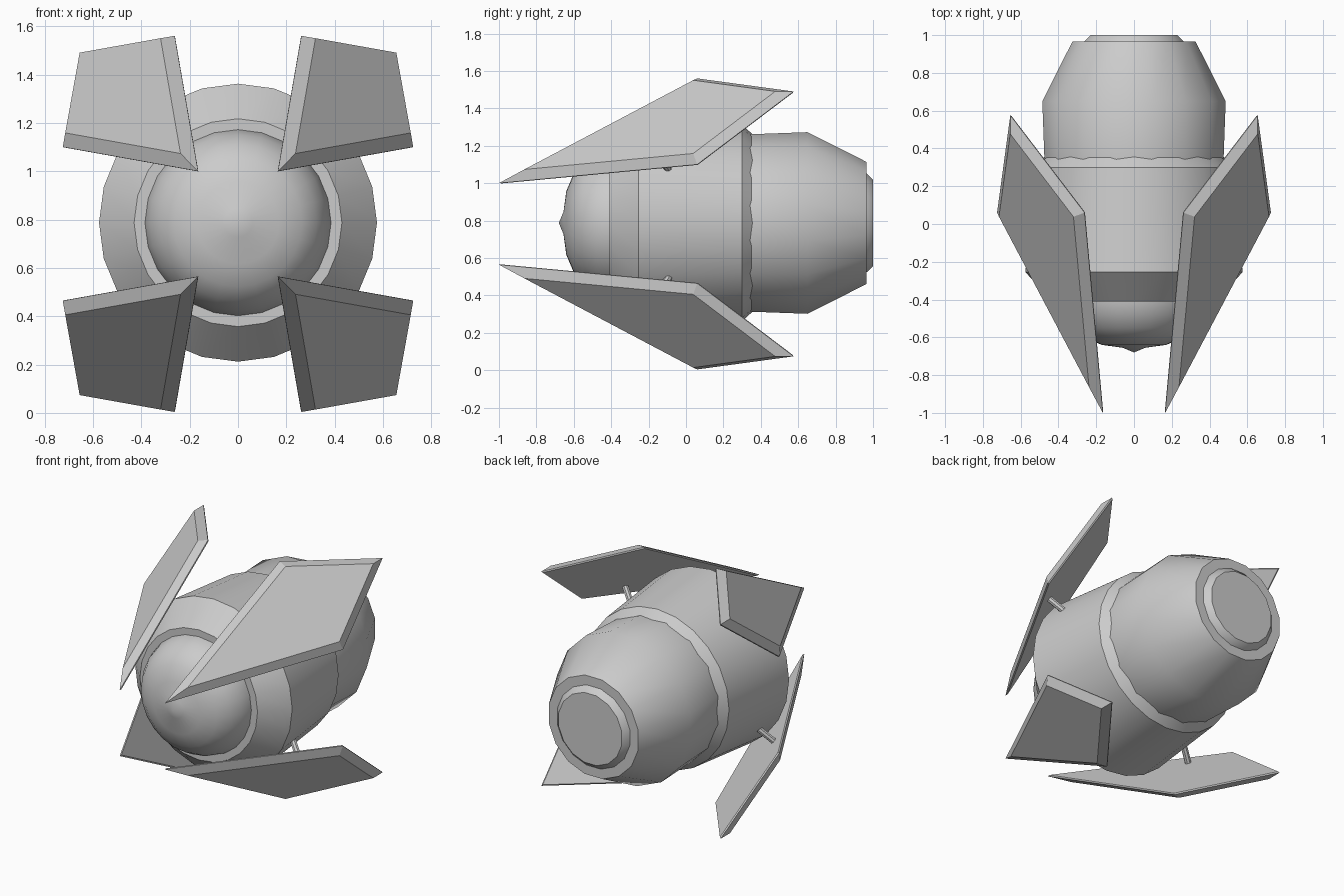
import bpy, bmesh, math
from mathutils import Vector, Matrix

if "Cube" in bpy.data.objects:
    bpy.data.objects.remove(bpy.data.objects["Cube"])

CZ = 0.787   # height of the long body axis
WZ = 0.782   # mirror height for the wings


def finish(bm, name, smooth=True):
    bmesh.ops.remove_doubles(bm, verts=bm.verts, dist=1e-5)
    bmesh.ops.recalc_face_normals(bm, faces=bm.faces)
    me = bpy.data.meshes.new(name)
    bm.to_mesh(me)
    bm.free()
    ob = bpy.data.objects.new(name, me)
    bpy.context.collection.objects.link(ob)
    if smooth:
        bpy.ops.object.select_all(action='DESELECT')
        ob.select_set(True)
        bpy.context.view_layer.objects.active = ob
        bpy.ops.object.shade_smooth_by_angle(angle=math.radians(36))
    return ob


def lathe(name, profile, sides, turn=0.0):
    """Revolve (radius, y) points around the body axis."""
    bm = bmesh.new()
    vs = [bm.verts.new((r, y, 0)) for r, y in profile]
    es = [bm.edges.new(p) for p in zip(vs, vs[1:])]
    bmesh.ops.spin(bm, geom=vs + es, cent=(0, 0, 0), axis=(0, 1, 0),
                   angle=2 * math.pi, steps=sides)
    bm.transform(Matrix.Translation((0, 0, CZ)) @ Matrix.Rotation(turn, 4, 'Y'))
    return finish(bm, name)


# body sections, front to back
lathe("nose_dome", [(0, -.68), (.06, -.655), (.17, -.64), (.265, -.60), (.325, -.55),
                    (.365, -.48), (.385, -.41), (.385, -.38)], 24)
lathe("front_hull", [(0, -.41), (.43, -.41), (.575, -.255), (.525, .30),
                     (.475, .355), (0, .355)], 24)
lathe("rear_hull", [(0, .33), (.483, .33), (.495, .65), (.333, .965), (0, .965)],
      16, math.radians(11.25))
lathe("tail_cap", [(0, .95), (.275, .95), (.27, .965), (.235, 1.0), (0, 1.0)],
      16, math.radians(11.25))

# wing outline: front tip, inner top, rear tip, outer corner
OUTLINE = [Vector(p) for p in ((.165, -1, 1.0), (.262, .06, 1.56),
                               (.655, .575, 1.49), (.725, .06, 1.10))]
N = (OUTLINE[3] - OUTLINE[0]).cross(OUTLINE[1] - OUTLINE[0]).normalized()
if N.x < 0:
    N = -N


def inset(pts, w):
    out = []
    for i, p in enumerate(pts):
        a = (pts[i - 1] - p).normalized()
        b = (pts[(i + 1) % len(pts)] - p).normalized()
        out.append(p + (a + b).normalized() * w / math.sin(a.angle(b) / 2))
    return out


def mirrored(bm, sx, sz):
    for v in bm.verts:
        v.co.x *= sx
        v.co.z = WZ + sz * (v.co.z - WZ)


def wing(name, sx, sz):
    """Plate with a thin rim and a chamfered outer face."""
    bm = bmesh.new()
    loops = [[p - N * .008 for p in inset(OUTLINE, .004)], OUTLINE,
             [p + N * .04 for p in inset(OUTLINE, .045)]]
    rings = [[bm.verts.new(p) for p in loop] for loop in loops]
    for r0, r1 in zip(rings, rings[1:]):
        for i in range(4):
            j = (i + 1) % 4
            bm.faces.new((r0[i], r0[j], r1[j], r1[i]))
    bm.faces.new(rings[0])
    bm.faces.new(rings[-1])
    mirrored(bm, sx, sz)
    finish(bm, name, smooth=False)


def strut(name, sx, sz):
    """Short pin from the hull to the wing's inner face."""
    top = Vector((.54, -.14, 1.145))
    bm = bmesh.new()
    bmesh.ops.create_cone(bm, cap_ends=True, segments=8, radius1=.02, radius2=.02, depth=.16)
    bm.transform(Matrix.Translation(top - N * .07) @ N.to_track_quat('Z', 'Y').to_matrix().to_4x4())
    mirrored(bm, sx, sz)
    finish(bm, name, smooth=False)


# four wings with their struts
for sx, side in ((1, "right"), (-1, "left")):
    for sz, level in ((1, "upper"), (-1, "lower")):
        wing(f"{level}_{side}_wing", sx, sz)
        strut(f"{level}_{side}_strut", sx, sz)
